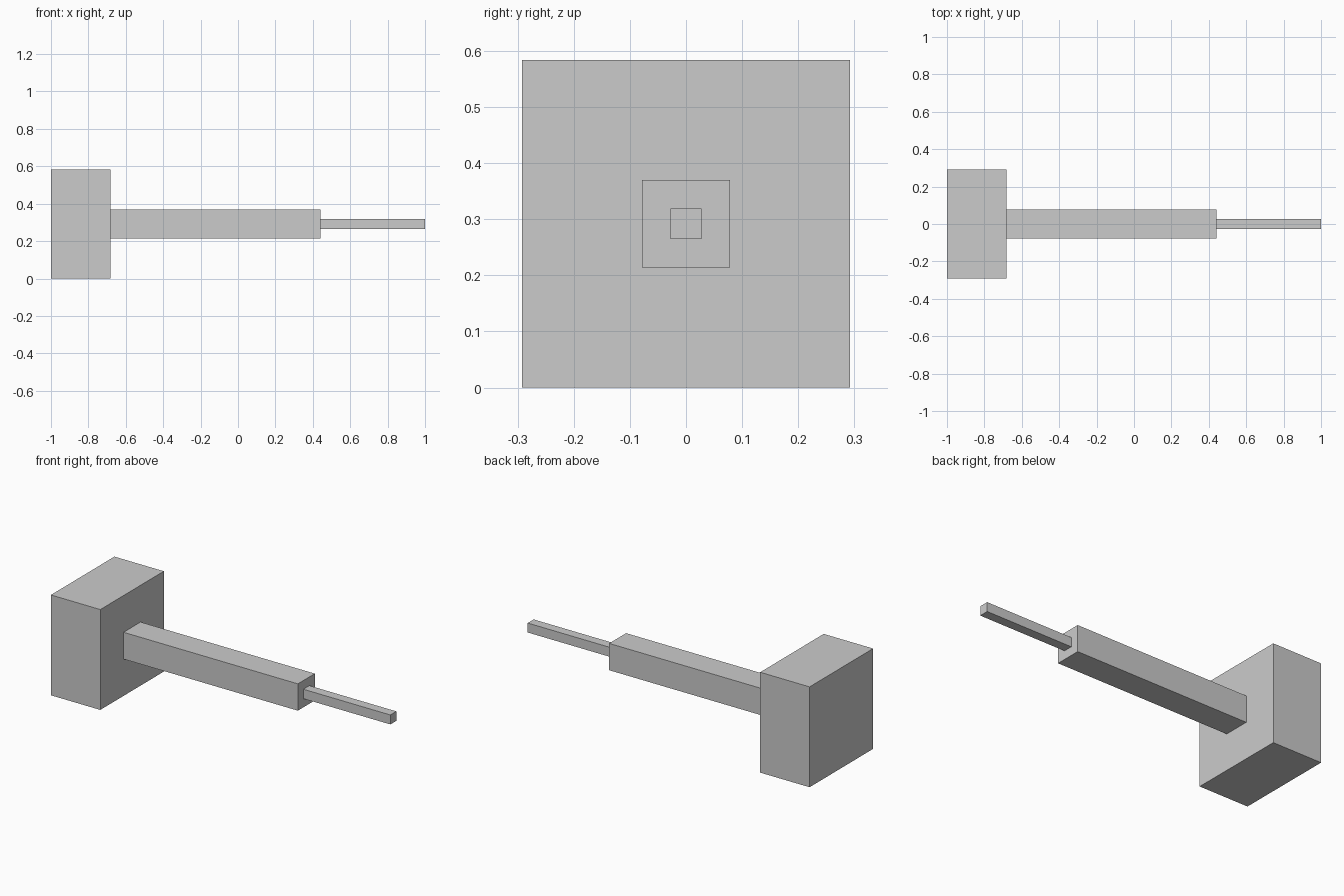
import bpy

if "Cube" in bpy.data.objects:
    bpy.data.objects.remove(bpy.data.objects["Cube"])

AXIS_Z = 0.292  # height of the common centre line


def square_bar(name, x0, x1, side):
    """Square-section block running along x, centred on the axis."""
    bpy.ops.mesh.primitive_cube_add(size=1, location=((x0 + x1) / 2, 0, AXIS_Z))
    bar = bpy.context.object
    bar.name = name
    bar.scale = (x1 - x0, side, side)
    bpy.ops.object.transform_apply(location=False, rotation=False, scale=True)
    return bar


# Heavy block, long shaft and thin tip, stepped end to end
square_bar("head_block", -1.0, -0.682, 0.584)
square_bar("main_shaft", -0.682, 0.44, 0.156)
square_bar("thin_tip", 0.44, 1.0, 0.055)
